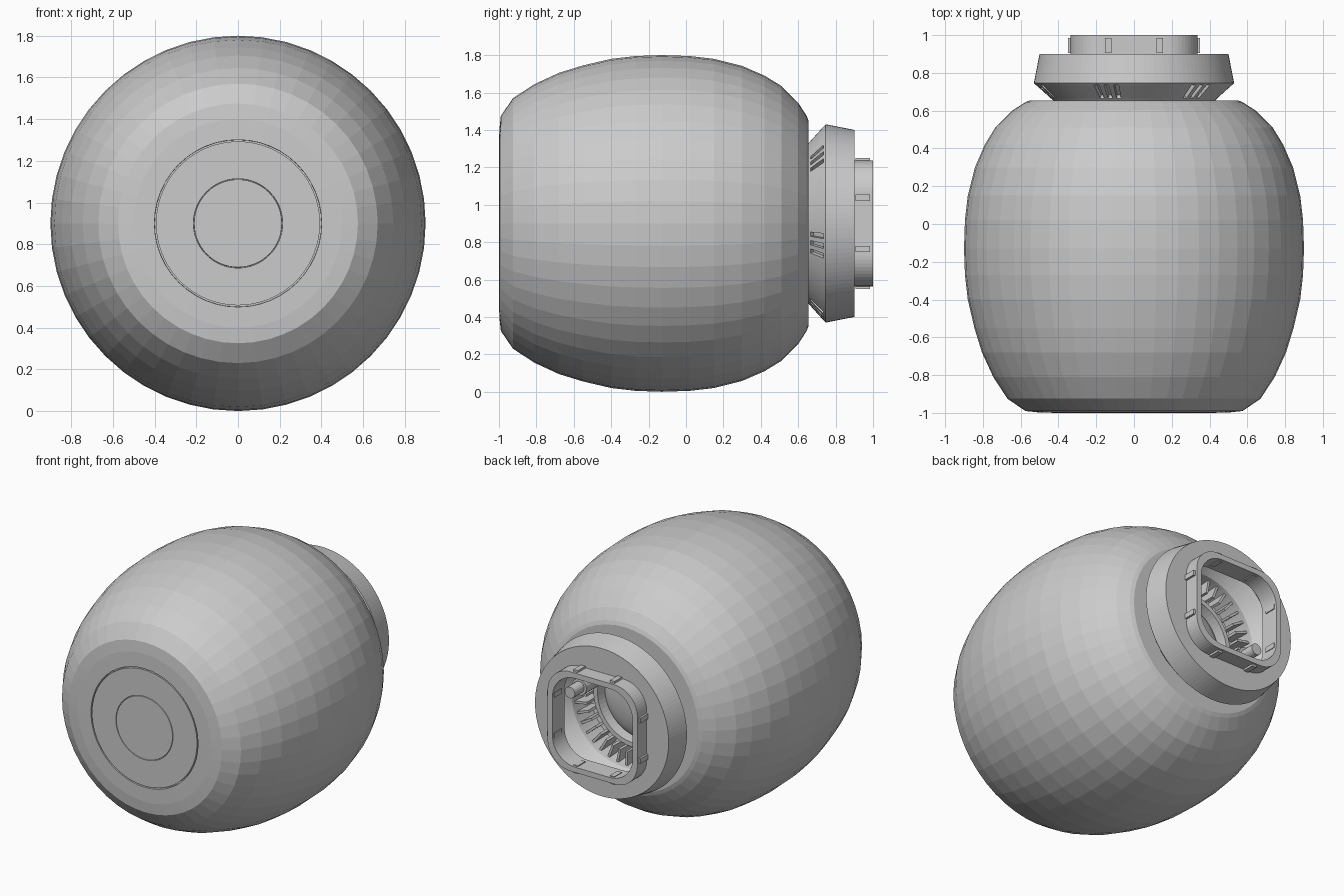
import bpy, bmesh, math
from mathutils import Matrix, Vector

cube = bpy.data.objects.get("Cube")
if cube:
    bpy.data.objects.remove(cube, do_unlink=True)

AXIS_Z = 0.9  # height of the horizontal axis everything turns around

grey = bpy.data.materials.new("light_grey")
grey.use_nodes = True
colour = (0.6, 0.6, 0.6, 1)
grey.diffuse_color = colour
grey.node_tree.nodes["Principled BSDF"].inputs["Base Color"].default_value = colour


def finish(name, bm):
    bmesh.ops.recalc_face_normals(bm, faces=bm.faces)
    mesh = bpy.data.meshes.new(name)
    bm.to_mesh(mesh)
    bm.free()
    mesh.materials.append(grey)
    obj = bpy.data.objects.new(name, mesh)
    bpy.context.collection.objects.link(obj)
    return obj


def circle(size, a):
    return size


def rounded_square(size, a, corner=0.17):
    """Distance from the centre to a rounded square in direction a."""
    c, s = abs(math.cos(a)), abs(math.sin(a))
    k = size - corner
    flat = size / max(c, s)
    if flat * min(c, s) <= k:
        return flat
    d = k * (c + s)
    return d + math.sqrt(max(d * d - 2 * k * k + corner * corner, 0))


def loft(bm, rings, segs):
    """Join rings (y, size, shape) around the axis; return faces per strip."""
    loops = []
    for y, size, shape in rings:
        loop = []
        for i in range(segs):
            a = math.tau * i / segs
            r = shape(size, a)
            loop.append(bm.verts.new((r * math.cos(a), y, AXIS_Z + r * math.sin(a))))
        loops.append(loop)
    return [[bm.faces.new((p[i], p[(i + 1) % segs], q[(i + 1) % segs], q[i]))
             for i in range(segs)] for p, q in zip(loops, loops[1:])]


def lathe(name, profile, segs):
    bm = bmesh.new()
    loft(bm, [(y, r, circle) for y, r in profile], segs)
    bmesh.ops.remove_doubles(bm, verts=bm.verts, dist=0.0005)
    return finish(name, bm)


def boxes(name, size, radius, y, places):
    """Boxes set around the axis: (angle, sideways offset)."""
    bm = bmesh.new()
    for a, side in places:
        m = (Matrix.Translation((0, y, AXIS_Z)) @ Matrix.Rotation(-a, 4, "Y")
             @ Matrix.Translation((radius, 0, side))
             @ Matrix.Diagonal((*size, 1)))
        bmesh.ops.create_cube(bm, size=1, matrix=m)
    return finish(name, bm)


# Faceted barrel body with a flat back
lathe("body", [(-0.975, 0.385), (-0.975, 0.4), (-1, 0.401), (-0.998, 0.5),
               (-0.99, 0.575), (-0.925, 0.67), (-0.81, 0.745), (-0.68, 0.805),
               (-0.55, 0.845), (-0.4, 0.88), (-0.27, 0.895), (-0.13, 0.9),
               (0.02, 0.895), (0.15, 0.88), (0.3, 0.842), (0.42, 0.79),
               (0.51, 0.735), (0.6, 0.645), (0.645, 0.575), (0.655, 0.55),
               (0.655, 0.41)], 48)

# Front cap with a fine engraved circle
lathe("front_cap", [(-1, 0), (-1, 0.21), (-0.99, 0.211), (-0.99, 0.213),
                    (-1, 0.214), (-1, 0.393), (-0.97, 0.393)], 96)

# Hollow neck: slotted cone, collar, rounded square rim and inner bowl
SEGS = 120
bm = bmesh.new()
strips = loft(bm, [(0.64, 0.415, circle), (0.665, 0.44, circle),
                   (0.735, 0.518, circle), (0.747, 0.53, circle),
                   (0.9, 0.5, circle), (0.9, 0.336, rounded_square),
                   (1, 0.336, rounded_square), (1, 0.3, rounded_square),
                   (0.87, 0.3, rounded_square), (0.87, 0.45, circle),
                   (0.76, 0.475, circle), (0.66, 0.395, circle),
                   (0.5, 0.38, circle), (0.48, 0.27, circle)], SEGS)
slots = [strips[1][(15 + 20 * k + off) % SEGS] for k in range(6) for off in (-2, 0, 2)]
for face in bmesh.ops.extrude_discrete_faces(bm, faces=slots)["faces"]:
    c = face.calc_center_median()
    inward = Vector((-c.x, 0, AXIS_Z - c.z)).normalized() + Vector((0, 1, 0))
    bmesh.ops.translate(bm, verts=face.verts, vec=inward * 0.018)
finish("neck", bm)

# Clips on the four sides of the rim
boxes("rim_clips", (0.056, 0.08, 0.034), 0.322, 0.945,
      [(math.pi / 2 * k, s) for k in range(4) for s in (-0.137, 0.137)])

# Radial ribs inside the bowl
boxes("bowl_ribs", (0.1, 0.15, 0.016), 0.35, 0.56,
      [(math.tau * k / 36, 0) for k in range(36)])

# Lens and its seat at the bottom of the bowl
lathe("lens_ring", [(0.47, 0.3), (0.56, 0.3), (0.56, 0.27), (0.47, 0.26)], 60)
lens = lathe("lens", [(0.47 + 0.08 * math.cos(t * math.pi / 16), 0.275 * math.sin(t * math.pi / 16))
                      for t in range(9)], 48)
for poly in lens.data.polygons:
    poly.use_smooth = True

# Two stepped contact pins
for name, side in (("left_pin", 1), ("right_pin", -1)):
    pin = lathe(name, [(0.55, 0.055), (0.7, 0.055), (0.7, 0.038), (0.8, 0.038), (0.8, 0)], 20)
    pin.location = (0.31 * side, 0, 0.08 * side)
